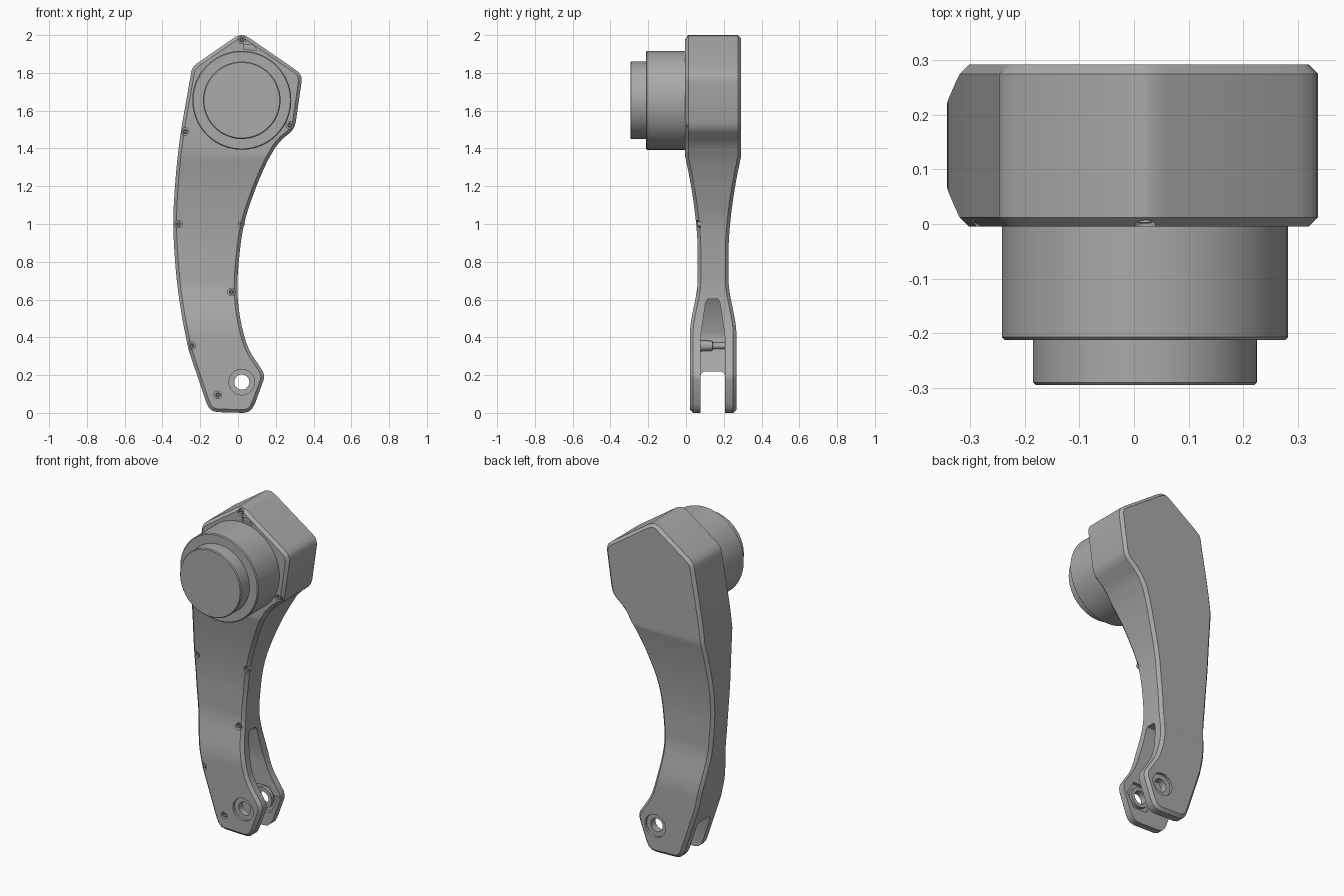
import bpy, bmesh, math
from mathutils import Vector

if "Cube" in bpy.data.objects:
    bpy.data.objects.remove(bpy.data.objects["Cube"])

grey = bpy.data.materials.new("machined_grey")
grey.use_nodes = True
grey.diffuse_color = (0.4, 0.4, 0.4, 1)
grey.node_tree.nodes["Principled BSDF"].inputs["Base Color"].default_value = (0.4, 0.4, 0.4, 1)


def finish(name, bm):
    bmesh.ops.recalc_face_normals(bm, faces=bm.faces)
    mesh = bpy.data.meshes.new(name)
    bm.to_mesh(mesh)
    bm.free()
    mesh.materials.append(grey)
    obj = bpy.data.objects.new(name, mesh)
    bpy.context.collection.objects.link(obj)
    return obj


def activate(obj):
    bpy.ops.object.select_all(action='DESELECT')
    obj.select_set(True)
    bpy.context.view_layer.objects.active = obj


def shade(obj):
    activate(obj)
    bpy.ops.object.shade_smooth_by_angle(angle=math.radians(28))


def turned(name, x, z, profile, sides=32):
    """Solid of revolution about a y axis, from (radius, y) points."""
    bm = bmesh.new()
    rings = []
    for r, y in profile:
        rings.append([bm.verts.new((x + r * math.cos(a), y, z + r * math.sin(a)))
                      for a in (math.tau * i / sides for i in range(sides))])
    for a, b in zip(rings, rings[1:]):
        for i in range(sides):
            j = (i + 1) % sides
            bm.faces.new((a[i], a[j], b[j], b[i]))
    bm.faces.new(rings[0])
    bm.faces.new(rings[-1])
    return finish(name, bm)


def hull(name, points):
    bm = bmesh.new()
    for p in points:
        bm.verts.new(p)
    bmesh.ops.convex_hull(bm, input=bm.verts)
    bmesh.ops.dissolve_limit(bm, angle_limit=0.01, verts=bm.verts, edges=bm.edges)
    return finish(name, bm)


def cut(target, cutter):
    mod = target.modifiers.new("cut", 'BOOLEAN')
    mod.operation = 'DIFFERENCE'
    mod.solver = 'EXACT'
    mod.object = cutter
    activate(target)
    bpy.ops.object.modifier_apply(modifier=mod.name)
    bpy.data.objects.remove(cutter)


def spline(pts, steps=5):
    """Smooth curve through the points, ends included."""
    v = [Vector(p) for p in pts]
    v = [2 * v[0] - v[1]] + v + [2 * v[-1] - v[-2]]
    out = []
    for a, b, c, d in zip(v, v[1:], v[2:], v[3:]):
        for i in range(steps):
            t = i / steps
            out.append(0.5 * (2 * b + (c - a) * t + (2 * a - 5 * b + 4 * c - d) * t * t
                              + (3 * b - a - 3 * c + d) * t ** 3))
    return out + [v[-2]]


def front_y(z):
    """Front surface: thick head, slim waist, wider fork."""
    if z >= 1.36:
        return -0.005
    if z > 0.85:
        return 0.062 - 0.067 * ((z - 0.85) / 0.51) ** 1.7
    t = min(max((z - 0.41) / 0.30, 0), 1)
    return 0.02 + 0.042 * t * t * (3 - 2 * t)


# Leg body: chamfered outline, sliced in height and shaped in depth
left_edge = spline([(-0.25, 1.79), (-0.308, 1.45), (-0.335, 1.18), (-0.342, 0.97),
                    (-0.325, 0.71), (-0.295, 0.5), (-0.262, 0.335)])
right_edge = spline([(0.115, 0.245), (0.052, 0.35), (0.012, 0.5), (-0.003, 0.65),
                     (0.005, 0.81), (0.032, 1.0), (0.09, 1.18), (0.15, 1.32), (0.2, 1.41)])
head = [(0.235, 1.45), (0.28, 1.487), (0.297, 1.51), (0.306, 1.54), (0.337, 1.755), (0.335, 1.78),
        (0.325, 1.8), (0.3, 1.82), (0.06, 1.985), (0.035, 1.997), (0.015, 2.0), (-0.01, 1.993),
        (-0.215, 1.852), (-0.237, 1.832), (-0.247, 1.81)]
foot = [(-0.17, 0.06), (-0.157, 0.032), (-0.138, 0.012), (-0.11, 0.004), (0.03, 0),
        (0.055, 0.006), (0.075, 0.022), (0.09, 0.05), (0.136, 0.175), (0.138, 0.195), (0.132, 0.22)]
outline = [Vector(p) for p in left_edge + foot + right_edge + head]

chamfer = 0.017
inner = []
for i, p in enumerate(outline):
    d0 = (p - outline[i - 1]).normalized()
    d1 = (outline[(i + 1) % len(outline)] - p).normalized()
    n = (Vector((-d0.y, d0.x)) + Vector((-d1.y, d1.x))).normalized()
    inner.append(p + n * chamfer / max(n.dot(Vector((-d0.y, d0.x))), 0.7))

bm = bmesh.new()
rings = []
for pts, y in ((inner, 0), (outline, chamfer), (outline, 1 - chamfer), (inner, 1)):
    rings.append([bm.verts.new((p.x, y, p.y)) for p in pts])
for a, b in zip(rings, rings[1:]):
    for i in range(len(a)):
        j = (i + 1) % len(a)
        bm.faces.new((a[i], a[j], b[j], b[i]))
bm.faces.new(rings[0])
bm.faces.new(rings[-1])
for k in range(39):
    bmesh.ops.bisect_plane(bm, geom=bm.verts[:] + bm.edges[:] + bm.faces[:], dist=1e-5,
                           plane_co=(0, 0, 0.41 + 0.025 * k), plane_no=(0, 0, 1))
for v in bm.verts:
    f = front_y(v.co.z)
    v.co.y = f + v.co.y if v.co.y < 0.5 else 0.287 - f - (1 - v.co.y)
body = finish("leg_body", bm)

# Fork slot and tapered pocket above it
slot = [(0.077, -0.1), (0.077, 0.195), (0.083, 0.212), (0.1, 0.22)]
cut(body, hull("slot_cutter", [(x, y, z) for x in (-0.5, 0.5) for a, z in slot
                               for y in (a, 0.284 - a)]))
pocket = [(-0.18, 0.077, 0.2), (-0.235, 0.077, 0.38), (-0.235, 0.08, 0.42),
          (-0.15, 0.104, 0.585), (-0.14, 0.115, 0.602)]
cut(body, hull("pocket_cutter", [(x, y, z) for a, b, z in pocket for x in (a, 0.4)
                                 for y in (b, 0.284 - b)]))

# Pivot bore with outer counterbores and hexagonal inner recesses
px, pz = 0.02, 0.163
cut(body, turned("bore_cutter", px, pz, [(0.04, -0.2), (0.04, 0.5)]))
for y0, y1 in ((0, 0.036), (0.251, 0.3)):
    cut(body, turned("counterbore_cutter", px, pz, [(0.068, y0), (0.068, y1)]))
for side, y0, y1 in (("front", 0.058, 0.09), ("back", 0.194, 0.229)):
    cut(body, turned("recess_cutter", px, pz, [(0.092, y0), (0.092, y1)], 6))
    a, b = (0.055, 0.077) if side == "front" else (0.207, 0.232)
    ring = turned(side + "_pivot_bushing", px, pz, [(0.062, a), (0.062, b)])
    cut(ring, turned("bushing_cutter", px, pz, [(0.04, 0), (0.04, 0.3)]))
    shade(ring)

# Cover screws sunk into the front face
screws = [(0.02, 1.975), (-0.28, 1.49), (0.275, 1.523), (-0.315, 1.0),
          (0.022, 1.0), (-0.035, 0.64), (-0.245, 0.355), (-0.107, 0.095)]
for i, (x, z) in enumerate(screws):
    f = front_y(z)
    cut(body, turned("screw_cutter", x, z, [(0.02, f - 0.05), (0.02, f + 0.022)], 20))
    screw = turned(f"cover_screw_{i + 1}", x, z, [(0.006, f + 0.02), (0.006, f + 0.01), (0.009, f + 0.006),
                                                  (0.014, f + 0.008), (0.014, f + 0.025)], 20)
    shade(screw)

# Cable notch near the top
cut(body, hull("notch_cutter", [(x, y, z) for y in (-0.05, 0.01)
                                for x, z in ((0.03, 1.925), (0.03, 1.95), (0.08, 1.95), (0.1, 1.92))]))
shade(body)

# Motor housing and end cap
shade(turned("motor_housing", 0.02, 1.655, [(0.262, 0.02), (0.262, -0.207), (0.257, -0.212)], 96))
shade(turned("motor_end_cap", 0.02, 1.655, [(0.205, -0.2), (0.205, -0.29), (0.2, -0.295)], 96))

# Stepped spacer pin inside the pocket
shade(turned("spacer_pin", -0.222, 0.355, [(0.03, 0.07), (0.026, 0.14), (0.017, 0.142), (0.017, 0.215)]))
